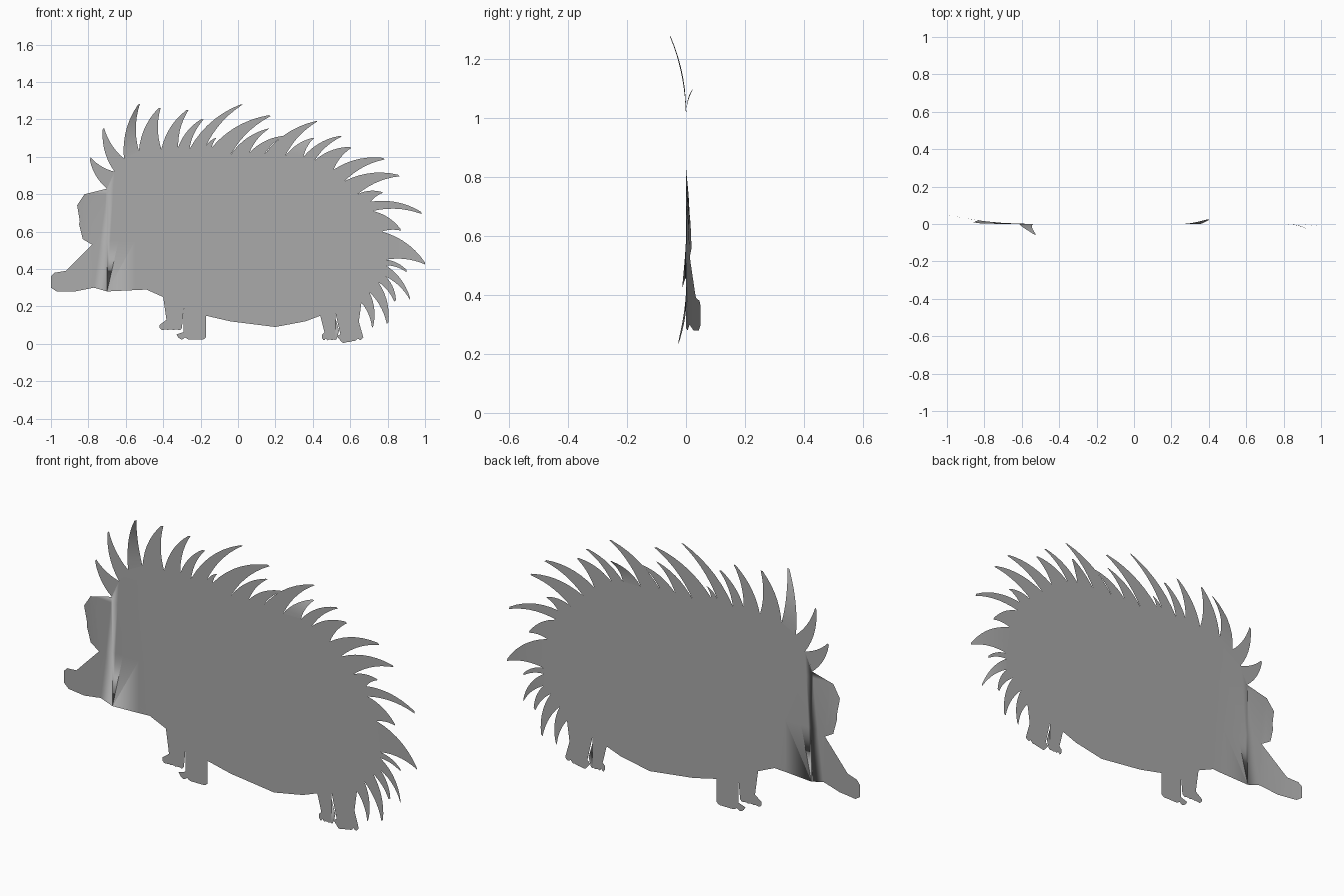
import bpy
import bmesh
from math import pi, sin
from mathutils import Vector

cube = bpy.data.objects.get("Cube")
if cube:
    bpy.data.objects.remove(cube, do_unlink=True)

# One plain grey for the whole cut-out
grey = bpy.data.materials.new("plain_grey")
grey.use_nodes = True
colour = (0.4, 0.4, 0.4, 1)
grey.diffuse_color = colour
grey.node_tree.nodes["Principled BSDF"].inputs["Base Color"].default_value = colour


def finish(name, bm):
    """Turn the sheet to face the front, then make it an object."""
    for face in bm.faces:
        face.normal_update()
        if face.normal.y > 0:
            face.normal_flip()
        face.smooth = True
    mesh = bpy.data.meshes.new(name)
    bm.to_mesh(mesh)
    bm.free()
    mesh.materials.append(grey)
    obj = bpy.data.objects.new(name, mesh)
    bpy.context.collection.objects.link(obj)
    return obj


def to_sheet(point, y=0.0):
    """Outline point in hundredths to a point on the upright sheet."""
    return Vector((point[0] / 100, y, point[1] / 100))


def sheet(name, outline, cuts=(), bend=None):
    """Filled outline, optionally sliced and bent out of its plane."""
    bm = bmesh.new()
    bm.faces.new([bm.verts.new(to_sheet(p)) for p in outline])
    bmesh.ops.triangulate(bm, faces=bm.faces[:])
    for axis, place in cuts:
        normal = Vector((0, 0, 0))
        normal[axis] = 1
        bmesh.ops.bisect_plane(bm, geom=bm.verts[:] + bm.edges[:] + bm.faces[:],
                               plane_co=normal * place, plane_no=normal)
    if bend:
        for v in bm.verts:
            v.co.y += bend(v.co)
    return finish(name, bm)


def toes(start, end, count=4, drop=1.2):
    """Scalloped edge of a foot between two points."""
    a, b = Vector(start), Vector(end)
    steps = count * 4
    return [a.lerp(b, i / steps) - Vector((0, drop * abs(sin(pi * i / 4))))
            for i in range(steps + 1)]


def curve(a, b, bulge, t):
    """Point on a bowed line from a to b."""
    side = Vector((a.y - b.y, b.x - a.x))
    middle = (a + b) / 2 + side * bulge
    return a.lerp(middle, t).lerp(middle.lerp(b, t), t)


def spine(name, base_a, base_b, tip, curl=0.0, steps=7):
    """Curved, tapering sheet standing on the body edge from a to b."""
    a, b, tip = Vector(base_a), Vector(base_b), Vector(tip)
    across = (b - a).normalized() * 1.2
    bm = bmesh.new()
    last = None
    for i in range(steps + 1):
        t = i / steps
        y = curl * t ** 2
        pair = [bm.verts.new(to_sheet(curve(a, tip - across / 2, 0.18, t), y)),
                bm.verts.new(to_sheet(curve(b, tip + across / 2, 0.15, t), y))]
        if last:
            bm.faces.new((last[0], last[1], pair[1], pair[0]))
        last = pair
    return finish(name, bm)


# Spines in order from brow to tail: tip, then where the base ends
spine_start = (-70, 83)
crest_spines = [
    ((-79, 99), (-66, 92)), ((-72, 115), (-61, 99)), ((-53, 128), (-53, 103)),
    ((-42, 126), (-41, 104)), ((-27, 125), (-32, 105)), ((-19, 120), (-26, 104)),
    ((2, 128), (-18, 104)), ((-12, 110), (-14, 105)), ((17, 122), (-4, 101)),
]
back_spines = [
    ((16, 115), (6, 102)), ((24, 111), (14, 101)), ((42, 119), (25, 100)),
    ((40, 110), (35, 100)), ((55, 111), (41, 98)), ((60, 105), (51, 93)),
    ((78, 99), (57, 87)), ((86, 90), (64, 80)), ((77, 81), (71, 76)),
]
rump_spines = [
    ((98, 70), (72, 71)), ((87, 61), (77, 60)), ((100, 43), (79, 45)),
    ((90, 39), (79, 42)), ((92, 24), (79, 36)), ((84, 23), (75, 33)),
    ((80, 11), (70, 28)), ((72, 9), (66, 22)),
]
# A few spines curl out of the sheet
curls = {"crest_spine_3": -0.055, "back_spine_4": 0.025, "rump_spine_5": -0.025,
         "rump_spine_3": -0.012}

base = spine_start
body_edge = [base]
for group, spines in (("crest", crest_spines), ("back", back_spines),
                      ("rump", rump_spines)):
    for number, (tip, end) in enumerate(spines, 1):
        name = f"{group}_spine_{number}"
        spine(name, base, end, tip, curls.get(name, 0.0))
        body_edge.append(end)
        base = end

# Body with head and snout; the snout sweeps backwards
belly = [(52, 17), (44, 15), (36, 12), (20, 9), (-4, 12), (-17, 15), (-29, 19)]
head = [(-40, 25), (-49, 29), (-54, 32), (-70, 28), (-77, 30), (-87, 28),
        (-97, 28), (-100, 30), (-100, 36), (-98, 38), (-92, 39), (-78, 53),
        (-83, 56), (-85, 64), (-83, 71), (-86, 74), (-82, 80)]


def snout_bend(co):
    forward = max(0.0, (-0.55 - co.x) / 0.45)
    low = min(1.0, max(0.0, (0.85 - co.z) / 0.3))
    return 0.05 * low * forward ** 2


sheet("body", body_edge + belly + head,
      cuts=[(0, -0.55), (0, -0.7), (0, -0.8), (0, -0.9), (2, 0.55), (2, 0.8)],
      bend=snout_bend)

# Legs hang from the belly edge and end in scalloped feet
sheet("front_leg_far", [(-40, 25), (-29, 19), (-30, 14)]
      + toes((-30, 8.4), (-42, 8.6)) + [(-42, 10), (-38, 13), (-37, 20)])
sheet("front_leg_near", [(-29, 19), (-17, 15), (-18, 9)]
      + toes((-17, 3.5), (-32, 3.5)) + [(-33, 5), (-27, 7), (-28, 14)])
sheet("rear_leg_far", [(44, 15), (52, 17), (52, 14), (54, 7)]
      + toes((53, 3.2), (45, 3)) + [(45, 5), (47, 7)])
sheet("rear_leg_near", [(52, 17), (66, 22), (64, 14)]
      + toes((67, 3.5), (55, 1.4)) + [(53, 4), (56, 6), (56, 14)])
